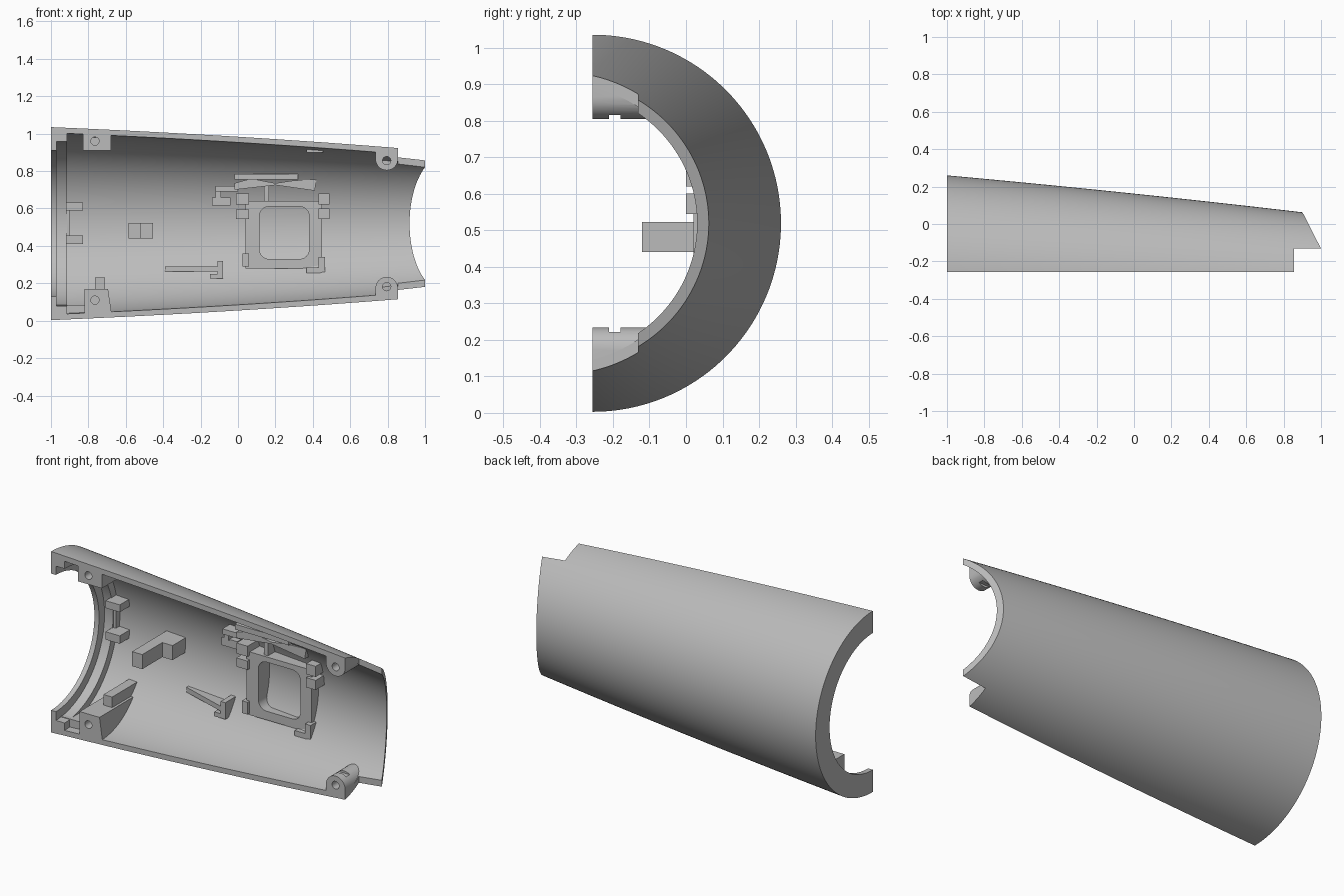
import bpy, bmesh, math
from mathutils import Vector

if "Cube" in bpy.data.objects:
    bpy.data.objects.remove(bpy.data.objects["Cube"])

grey = bpy.data.materials.new("plain grey")
grey.use_nodes = True
colour = (0.5, 0.5, 0.5, 1)
grey.diffuse_color = colour
grey.node_tree.nodes["Principled BSDF"].inputs["Base Color"].default_value = colour

PART_Y = -0.256   # flat parting plane
MID_Z = 0.519     # height of the cone axis
SEGS = 160


def radius(x):
    t = x + 1
    return 0.516 - 0.055 * t + 0.007 * t * (1.87 - t)


def centre_y(x):
    return PART_Y - 0.0487 * (x + 1)


def make_object(name, bm):
    bmesh.ops.recalc_face_normals(bm, faces=bm.faces)
    mesh = bpy.data.meshes.new(name)
    bm.to_mesh(mesh)
    bm.free()
    mesh.materials.append(grey)
    obj = bpy.data.objects.new(name, mesh)
    bpy.context.collection.objects.link(obj)
    return obj


def loft(name, stations, closed):
    """Circular rings along the leaning axis, from (x, radius) pairs."""
    bm = bmesh.new()
    rings = []
    for x, r in stations:
        ring = []
        for i in range(SEGS):
            a = 2 * math.pi * i / SEGS
            ring.append(bm.verts.new((x, centre_y(x) + r * math.cos(a),
                                      MID_Z + r * math.sin(a))))
        rings.append(ring)
    pairs = list(zip(rings, rings[1:]))
    if closed:
        pairs.append((rings[-1], rings[0]))
    else:
        bm.faces.new(rings[0])
        bm.faces.new(rings[-1])
    for a, b in pairs:
        for i in range(SEGS):
            j = (i + 1) % SEGS
            bm.faces.new((a[i], a[j], b[j], b[i]))
    return make_object(name, bm)


def prism(name, points, low, high, axis="y"):
    """Extrude an outline along y (points are x, z) or along z (points are x, y)."""
    bm = bmesh.new()
    place = (lambda p, d: (p[0], d, p[1])) if axis == "y" else (lambda p, d: (p[0], p[1], d))
    ends = [[bm.verts.new(place(p, d)) for p in points] for d in (low, high)]
    for end in ends:
        bm.faces.new(end)
    for i in range(len(points)):
        j = (i + 1) % len(points)
        bm.faces.new((ends[0][i], ends[0][j], ends[1][j], ends[1][i]))
    return make_object(name, bm)


def box(name, x0, x1, z0, z1, y0, y1=0.3):
    return prism(name, [(x0, z0), (x1, z0), (x1, z1), (x0, z1)], y0, y1)


def circle(cx, cz, r, start=0, sweep=360, n=24):
    return [(cx + r * math.cos(math.radians(start + sweep * i / n)),
             cz + r * math.sin(math.radians(start + sweep * i / n)))
            for i in range(n if sweep == 360 else n + 1)]


def rounded(x0, x1, z0, z1, r):
    pts = []
    corners = [(x1 - r, z1 - r), (x0 + r, z1 - r), (x0 + r, z0 + r), (x1 - r, z0 + r)]
    for k, (cx, cz) in enumerate(corners):
        pts += circle(cx, cz, r, 90 * k, 90, 6)
    return pts


def boolean(obj, other, operation, keep=False):
    mod = obj.modifiers.new("cut", "BOOLEAN")
    mod.operation, mod.solver, mod.object = operation, "EXACT", other
    bpy.context.view_layer.update()
    graph = bpy.context.evaluated_depsgraph_get()
    mesh = bpy.data.meshes.new_from_object(obj.evaluated_get(graph))
    obj.modifiers.clear()
    obj.data = mesh
    if not keep:
        bpy.data.objects.remove(other)


# Tapered half shell with a stepped lip at the wide end
xs = [-1 + 0.15 * i for i in range(15)]
outer = [(x, radius(x)) for x in xs]
inner = [(x, radius(x) - 0.03) for x in reversed(xs[1:])]
lip = [(-0.915, radius(-0.915) - 0.03), (-0.915, 0.44), (-0.97, 0.44), (-0.97, 0.39), (-1, 0.39)]
shell = loft("shell", outer + inner + lip, True)
outline = [(-1.2, PART_Y), (0.855, PART_Y), (0.855, -0.132), (1, -0.132), (0.78, 0.3), (-1.2, 0.3)]
boolean(shell, prism("shell_outline", outline, -0.5, 1.5, "z"), "INTERSECT")

# Solid that keeps inner parts inside the wall
clip = loft("wall_clip", [(x, radius(x) - 0.012) for x in xs], False)
parts = []

# Screw bosses at the narrow end, rounded towards the middle
for name, side in (("upper", 1), ("lower", -1)):
    tip = MID_Z + side * 0.345
    pts = circle(0.795, tip, 0.06, 0, -180 * side, 16)
    pts += [(0.735, MID_Z + side * 0.45), (0.855, MID_Z + side * 0.45)]
    boss = prism(name + "_narrow_boss", pts, PART_Y, 0.0)
    boolean(boss, prism("hole", circle(0.795, tip - side * 0.008, 0.022), -0.3, -0.15), "DIFFERENCE")
    edge = sorted((MID_Z + side * 0.2, MID_Z + side * 0.297))
    boolean(boss, box("slot", 0.7, 0.9, *edge, -0.211, -0.179), "DIFFERENCE")
    parts.append(boss)

# Screw bosses at the wide end
top = box("upper_wide_boss", -0.83, -0.68, 0.91, 1.03, PART_Y, 0.0)
low = prism("lower_wide_boss", [(-0.82, 0.0), (-0.67, 0.0), (-0.695, 0.17), (-0.82, 0.17)], PART_Y, 0.05)
for boss, z in ((top, 0.96), (low, 0.11)):
    boolean(boss, prism("hole", circle(-0.765, z, 0.022), -0.3, -0.15), "DIFFERENCE")
    parts.append(boss)
parts.append(box("lower_boss_rib", -0.765, -0.71, 0.1, 0.23, -0.12))
parts.append(box("lower_end_step", -0.98, -0.82, 0.0, 0.085, -0.21, 0.0))

# Square frame with a rounded window
frame = box("window_frame", 0.04, 0.45, 0.28, 0.64, 0.02)
boolean(frame, prism("window", rounded(0.115, 0.38, 0.33, 0.61, 0.05), -0.2, 0.4), "DIFFERENCE")
parts.append(frame)

# Small blocks: name, x range, z range, front y
blocks = [
    ("frame_post_a", -0.01, 0.06, 0.62, 0.68, 0.0),
    ("frame_post_b", -0.01, 0.06, 0.545, 0.595, 0.0),
    ("frame_post_c", 0.43, 0.49, 0.62, 0.68, 0.0),
    ("frame_post_d", 0.43, 0.49, 0.545, 0.6, 0.0),
    ("frame_foot_a", 0.025, 0.06, 0.29, 0.36, 0.0),
    ("frame_foot_b", 0.43, 0.465, 0.26, 0.34, -0.01),
    ("frame_foot_c", 0.365, 0.45, 0.255, 0.285, -0.01),
    ("frame_tie", 0.14, 0.165, 0.63, 0.73, 0.035),
    ("upper_rail", -0.02, 0.32, 0.755, 0.785, 0.0),
    ("clip_block", -0.14, -0.04, 0.615, 0.66, 0.05),
    ("clip_upright", -0.12, -0.09, 0.655, 0.72, 0.045),
    ("clip_shelf", -0.12, 0.0, 0.69, 0.72, 0.03),
    ("fin_stop", -0.11, -0.08, 0.225, 0.32, 0.0),
    ("fin_foot", -0.15, -0.1, 0.225, 0.25, 0.0),
    ("roof_clip", 0.365, 0.455, 0.9, 0.96, -0.2),
    ("end_clip_upper", -0.92, -0.83, 0.59, 0.632, 0.12),
    ("end_clip_lower", -0.92, -0.83, 0.41, 0.455, 0.12),
    ("end_clip_plate", -0.92, -0.9, 0.455, 0.59, 0.185),
]
for name, x0, x1, z0, z1, y in blocks:
    parts.append(box(name, x0, x1, z0, z1, y))

# Wavy ledge above the frame
parts.append(prism("wavy_ledge", [(-0.02, 0.70), (0.2, 0.725), (0.41, 0.695), (0.42, 0.755),
                                  (0.3, 0.75), (0.2, 0.735), (0.07, 0.76), (-0.02, 0.735)], 0.015, 0.3))
# Bent arm standing off the wall
parts.append(prism("bent_arm", [(-0.585, -0.12), (-0.52, -0.12), (-0.52, 0.06), (-0.455, 0.06),
                                (-0.455, 0.3), (-0.585, 0.3)], 0.44, 0.523, "z"))
# Tapered fin
parts.append(prism("tapered_fin", [(-0.39, 0.093), (-0.1, 0.0), (-0.1, 0.2), (-0.39, 0.2)],
                   0.262, 0.29, "z"))

for part in parts:
    boolean(part, clip, "INTERSECT", keep=True)
bpy.data.objects.remove(clip)

# Smooth curved faces, keep edges sharp
for obj in [shell] + parts:
    bpy.ops.object.select_all(action="DESELECT")
    obj.select_set(True)
    bpy.context.view_layer.objects.active = obj
    bpy.ops.object.shade_smooth_by_angle(angle=math.radians(30))
